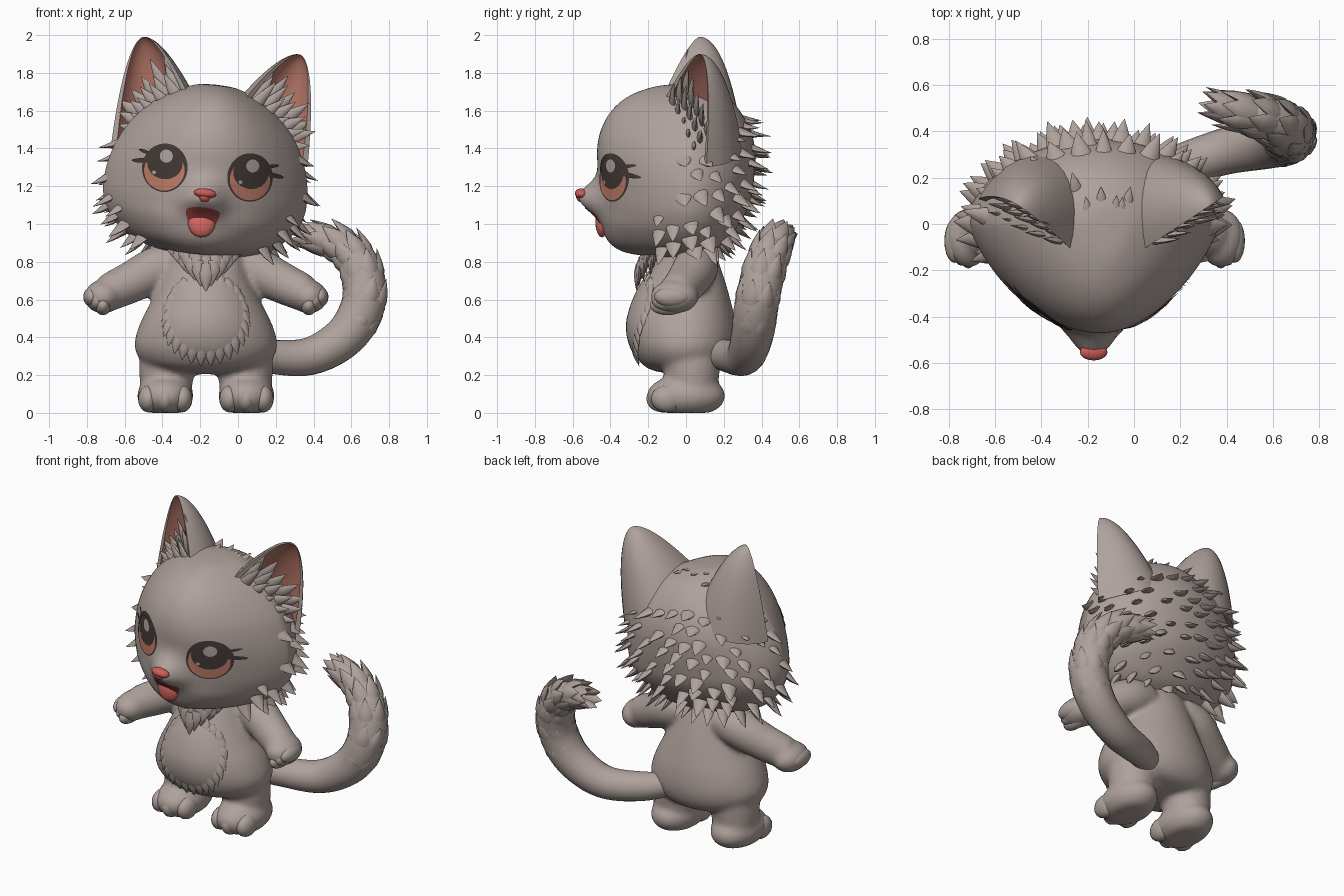
import bpy, bmesh, random
from math import sin, cos, pi, radians, exp
from mathutils import Vector, Matrix
from mathutils.bvhtree import BVHTree

random.seed(4)
if "Cube" in bpy.data.objects:
    bpy.data.objects.remove(bpy.data.objects["Cube"])


def material(name, rgb):
    m = bpy.data.materials.new(name)
    m.use_nodes = True
    m.diffuse_color = (*rgb, 1)
    m.node_tree.nodes["Principled BSDF"].inputs["Base Color"].default_value = (*rgb, 1)
    return m


FUR = material("grey fur", (0.43, 0.36, 0.335))
PINK = material("ear pink", (0.52, 0.2, 0.15))
IRIS = material("amber iris", (0.53, 0.2, 0.14))
DARK = material("eye dark", (0.055, 0.043, 0.037))
SHINE = material("eye shine", (0.42, 0.38, 0.36))
RED = material("tongue red", (0.75, 0.15, 0.13))
NOSE = material("nose red", (0.6, 0.11, 0.1))
MOUTH = material("mouth dark red", (0.33, 0.06, 0.05))

BODY_M = Matrix.Translation((-0.17, 0, 0))
HEAD_M = Matrix.Translation((-0.17, 0, 1.2)) @ Matrix.Rotation(radians(6.5), 4, 'Y')


def build(name, part, mats, matrix=Matrix(), index=None, recalc=True, sharp=55):
    me = bpy.data.meshes.new(name)
    me.from_pydata([tuple(v) for v in part[0]], [], part[1])
    for m in mats:
        me.materials.append(m)
    for p in me.polygons:
        p.use_smooth = True
        if index:
            p.material_index = index(p.index)
    if recalc:
        bm = bmesh.new()
        bm.from_mesh(me)
        bmesh.ops.recalc_face_normals(bm, faces=bm.faces)
        bm.to_mesh(me)
        bm.free()
    me.set_sharp_from_angle(angle=radians(sharp))
    ob = bpy.data.objects.new(name, me)
    ob.matrix_world = matrix
    bpy.context.scene.collection.objects.link(ob)
    return ob


def loft(rings, start=True):
    n = len(rings[0])
    verts = [v for r in rings for v in r]
    faces = [(i * n + j, i * n + (j + 1) % n, (i + 1) * n + (j + 1) % n, (i + 1) * n + j)
             for i in range(len(rings) - 1) for j in range(n)]
    faces.append(tuple(range(len(verts) - n, len(verts))))
    if start:
        faces.append(tuple(reversed(range(n))))
    return verts, faces


def join(parts):
    verts, faces = [], []
    for v, f in parts:
        k = len(verts)
        verts += v
        faces += [tuple(i + k for i in q) for q in f]
    return verts, faces


def spline(rows, steps):
    out = []
    rows = [Vector(r) for r in rows]
    for i in range(len(rows) - 1):
        a, b, c, d = rows[max(i - 1, 0)], rows[i], rows[i + 1], rows[min(i + 2, len(rows) - 1)]
        for k in range(steps):
            t = k / steps
            out.append(0.5 * (2 * b + (c - a) * t + (2 * a - 5 * b + 4 * c - d) * t * t
                              + (3 * b - a - 3 * c + d) * t ** 3))
    return out + [rows[-1]]


def oval_loft(rows, n, steps, taper=1.0, bump=lambda x, z: 0):
    # rows: height, half width, front y, back y; taper narrows the front
    rings = []
    for z, w, front, back in spline(rows, steps):
        ring = []
        for j in range(n):
            x, s = w * cos(2 * pi * j / n), sin(2 * pi * j / n)
            y = back * s if s >= 0 else front * (-s) ** taper + bump(x, z) * s
            ring.append(Vector((x, y, z)))
        rings.append(ring)
    return loft(rings)


def ellipsoid(c, r, n=20, floor=-9):
    rings = []
    for i in range(n // 2 + 1):
        a = pi * (0.02 + 0.96 * i / (n // 2))
        rings.append([Vector((c[0] + r[0] * sin(a) * cos(2 * pi * j / n),
                              c[1] + r[1] * sin(a) * sin(2 * pi * j / n),
                              max(floor, c[2] - r[2] * cos(a)))) for j in range(n)])
    return loft(rings)


def tube(path, steps=6, n=20):
    pts = spline(path, steps)
    rings = []
    for i, p in enumerate(pts):
        tangent = (pts[min(i + 1, len(pts) - 1)] - pts[max(i - 1, 0)]).xyz
        q = tangent.to_track_quat('Z', 'Y')
        rings.append([p.xyz + q @ Vector((cos(2 * pi * j / n), sin(2 * pi * j / n), 0)) * p.w
                      for j in range(n)])
    return loft(rings)


def tuft(p, d, normal, length, width, bend=0.0, root=0.7):
    # one flattened, pointed lock of fur
    p, d, normal = Vector(p), Vector(d).normalized(), Vector(normal)
    side = d.cross(normal).normalized()
    up = side.cross(d)
    rings = []
    for t, w in ((-0.15, root), (0.25, 1), (0.55, 0.7), (0.8, 0.34), (1, 0.02)):
        c = p + d * length * t + up * bend * t * t
        rings.append([c + (side * cos(pi * j / 4) + up * 0.45 * sin(pi * j / 4)) * width * w
                      for j in range(8)])
    return loft(rings)


def plate(name, tree, c, rx, rz, mat, matrix, lift=0.004, tilt=0, top=1, jag=0, dome=0):
    # a thin patch laid on the surface in front
    rings = []
    for k in range(10, 0, -1):
        ring = []
        for j in range(60):
            a, r = 2 * pi * j / 60, k / 10
            r *= 1 + jag * ((j % 5) / 2 - 1) * r ** 4
            u, v = rx * r * cos(a), rz * r * sin(a)
            v *= top if v > 0 else 1
            x, z = c[0] + u * cos(tilt) - v * sin(tilt), c[1] + u * sin(tilt) + v * cos(tilt)
            hit, nrm, _, _ = tree.ray_cast(Vector((x, -3, z)), Vector((0, 1, 0)))
            if nrm.y > 0:
                nrm = -nrm
            ring.append(hit + nrm * (lift + dome * (1 - r * r)))
        rings.append(ring)
    return build(name, loft(rings, False), [mat], matrix, recalc=False)


# Head, with the muzzle swelling out of the face
def muzzle(x, z):
    return (0.11 * exp(-(x / 0.09) ** 2 - ((z + 0.055) / 0.08) ** 2)
            + 0.03 * exp(-((abs(x) - 0.07) / 0.06) ** 2 - ((z + 0.1) / 0.06) ** 2))


head = oval_loft([(-.37, .03, -.08, .02), (-.355, .22, -.3, .1), (-.3, .38, -.405, .2),
                  (-.2, .49, -.45, .28), (-.1, .535, -.455, .335), (0, .54, -.46, .355),
                  (.1, .525, -.467, .365), (.2, .49, -.47, .365), (.3, .435, -.45, .34),
                  (.4, .345, -.395, .285), (.48, .235, -.3, .21), (.53, .11, -.16, .1),
                  (.54, .01, -.02, .01)], 96, 6, 1.6, muzzle)
build("head", head, [FUR], HEAD_M)
face = BVHTree.FromPolygons(head[0], head[1])

# Head fur: evenly scattered locks on the cheeks and back, rooted under the skin
roots = []
pool = [v for v in head[0] if (v.y > -0.03 and -0.34 < v.z < 0.38 and (v.y > 0.15 or v.z < 0.22))
        or (v.y > -0.16 and -0.32 < v.z < -0.1 and abs(v.x) > 0.3)]
random.shuffle(pool)
for v in pool:
    if all((v - q).length > 0.088 for q in roots):
        roots.append(v)
locks = []
for v in roots:
    n = Vector((v.x, v.y * 1.3, v.z * 0.7)).normalized()
    d = n * 0.6 + Vector((0, 0.15, -0.5))
    locks.append(tuft(v - n * 0.03, d, n, random.uniform(0.1, 0.145), random.uniform(.035, .048), 0.02, 1.2))
for i in range(9):
    x, y = random.uniform(-0.14, 0.14), random.uniform(-0.15, 0.15)
    locks.append(tuft((x, y, 0.52 - x * x - y * y), (x, 0.5, 0.12), (0, 0, 1), 0.09, 0.025))
build("head_fur", join(locks), [FUR], HEAD_M)

# Ears: curved shells, pink on the hollow side, with fur locks in the opening
for s, side in ((1, "left"), (-1, "right")):
    rings, half = [], 17
    for i in range(25):
        t = -0.12 + 1.12 * sin(pi / 2 * i / 24)
        k = max(1 - t, 0.0) ** 0.58 + 0.01
        c = Vector((.325, -.01, .33)).lerp(Vector((.425, .085, .745)), t)
        U, V = Vector((.195, .12, -.11)) * k, Vector((-.14, .27, 0)) * k
        arc = [pi * j / (half - 1) for j in range(half)]
        ring = [c + U * cos(a) + V * sin(a) for a in arc]
        ring += [c + U * 0.87 * cos(a) + V * (0.7 * sin(a) + 0.02) for a in reversed(arc)]
        rings.append([Vector((p.x * s, p.y, p.z)) for p in ring])
    build(side + "_ear", loft(rings), [FUR, PINK], HEAD_M,
          lambda f: int(f < 24 * 2 * half and half <= f % (2 * half) < 2 * half - 1))
    locks = []
    for row in range(3):
        for i in range(5):
            t = i / 4
            b = Vector((.19, -.07, .43)).lerp(Vector((.37, .04, .25)), t) + Vector((.015, .035, .045)) * row
            d = Vector((0.5 + 0.3 * t, -0.05, 0.65 - 0.5 * t + 0.15 * row))
            locks.append(tuft((b.x * s, b.y, b.z), (d.x * s, d.y, d.z), (0.5 * s, -1, 0.2),
                              0.19 - 0.05 * t + random.uniform(-.03, .03), 0.036, -0.02))
    build(side + "_ear_fur", join(locks), [FUR], HEAD_M)

    # Eyes: layered discs laid on the face, with lashes
    x, z = 0.225 * s, 0.072
    plate(side + "_eye_rim", face, (x, z), .12, .128, DARK, HEAD_M)
    plate(side + "_iris", face, (x, z - .014), .106, .106, IRIS, HEAD_M, .006)
    plate(side + "_pupil", face, (x, z + .024), .092, .084, DARK, HEAD_M, .008)
    plate(side + "_eye_shine", face, (x + .004, z + .062), .034, .034, SHINE, HEAD_M, .01)
    plate(side + "_eye_glint", face, (x - .05, z - .03), .01, .01, SHINE, HEAD_M, .01)
    plate(side + "_lash", face, (x + .12 * s, z + .025), .055, .012, DARK, HEAD_M, .006, -.1 * s)
    plate(side + "_upper_lash", face, (x + .1 * s, z + .07), .045, .009, DARK, HEAD_M, .006, .25 * s)

# Nose, mouth and tongue
nose = [ellipsoid((0, -.553, -.038), (.06, .036, .026)), ellipsoid((0, -.55, -.056), (.034, .032, .03))]
build("nose", join(nose), [NOSE], HEAD_M)
plate("mouth", face, (0, -.135), .088, .1, MOUTH, HEAD_M, .004, top=0.25)
build("tongue", ellipsoid((0, -.445, -.19), (.074, .035, .082)), [RED], HEAD_M)

# Body, legs and arms blended into one skin
torso = oval_loft([(.205, .04, -.04, .04), (.22, .2, -.16, .17), (.26, .325, -.235, .235),
                   (.35, .378, -.285, .27), (.47, .35, -.295, .265), (.6, .285, -.26, .235),
                   (.72, .23, -.21, .2), (.83, .2, -.15, .16), (.95, .15, -.1, .1)], 48, 4)
parts, paws = [torso], []
for s in (1, -1):
    parts.append(tube([(.19 * s, .03, .4, .14), (.205 * s, .03, .25, .15), (.215 * s, .035, .08, .13)]))
    parts.append(ellipsoid((.215 * s, 0, .09), (.15, .21, .115), 28, 0.0))
    parts.append(tube([(.12 * s, .06, .8, .1), (.25 * s, .05, .765, .12), (.4 * s, 0, .69, .11),
                       (.52 * s, -.05, .635, .1)]))
    parts.append(ellipsoid((.545 * s, -.06, .615), (.1, .13, .09)))
    for k in (-1, 0, 1):
        paws.append(ellipsoid(((.215 + .09 * k) * s, -.125 + .025 * abs(k), .075),
                              (.054, .085, .072), 20, 0.0))
        paws.append(ellipsoid(((.575 + .03 * k) * s, -.085 + .012 * k, .592 + .022 * k),
                              (.044, .095, .053)))
skin = build("body", join(parts), [FUR], BODY_M)
remesh = skin.modifiers.new("blend", 'REMESH')
remesh.mode = 'VOXEL'
remesh.voxel_size = 0.016
remesh.use_smooth_shade = True
soften = skin.modifiers.new("soften", 'SMOOTH')
soften.iterations = 8
build("toes", join(paws), [FUR], BODY_M)

# Belly patch and chest ruff
front = BVHTree.FromPolygons(torso[0], torso[1])
plate("belly_patch", front, (0, .52), .225, .22, FUR, BODY_M, .004, jag=0.06, dome=0.02)
locks = []
for i in range(26):
    a = 2 * pi * i / 26
    x, z = 0.2 * cos(a), 0.53 + 0.205 * sin(a)
    hit, n, _, _ = front.ray_cast(Vector((x, -3, z)), Vector((0, 1, 0)))
    d = Vector((cos(a) * .3, 0, -0.8 if sin(a) < .5 else -.4))
    locks.append(tuft(hit, d - n * d.dot(n), n, .085, .028))
for row in range(3):
    for i in range(7):
        u = i / 3 - 1
        locks.append(tuft((u * (.17 - .03 * row), -.225 - .015 * row + .07 * u * u,
                           .84 - .035 * row + .05 * abs(u)),
                          (-u * .25, -.12, -1), (0, -1, 0), .13 - .04 * abs(u), .04, -.01))
build("chest_fur", join(locks), [FUR], BODY_M)

# Tail with a bushy end
path = [(-.02, .12, .33, .07), (.15, .23, .3, .088), (.38, .31, .3, .1), (.57, .35, .41, .112),
        (.665, .375, .58, .118), (.65, .415, .76, .112), (.57, .455, .865, .092), (.47, .48, .91, .06),
        (.42, .495, .92, .012)]
build("tail", tube(path), [FUR])
pts, locks = spline(path, 6), []
for i in range(20, len(pts) - 2, 4):
    tangent = (pts[i + 1] - pts[i - 1]).xyz.normalized()
    q = tangent.to_track_quat('Z', 'Y')
    grow = i / len(pts)
    for j in range(7):
        a = 2 * pi * (j + 0.5 * (i // 4 % 2)) / 7
        n = q @ Vector((cos(a), sin(a), 0))
        locks.append(tuft(pts[i].xyz + n * pts[i].w * 0.82, tangent + n * (0.04 + 0.22 * grow * grow), n,
                          0.12 + 0.05 * grow, 0.05, -0.01))
build("tail_fur", join(locks), [FUR])
